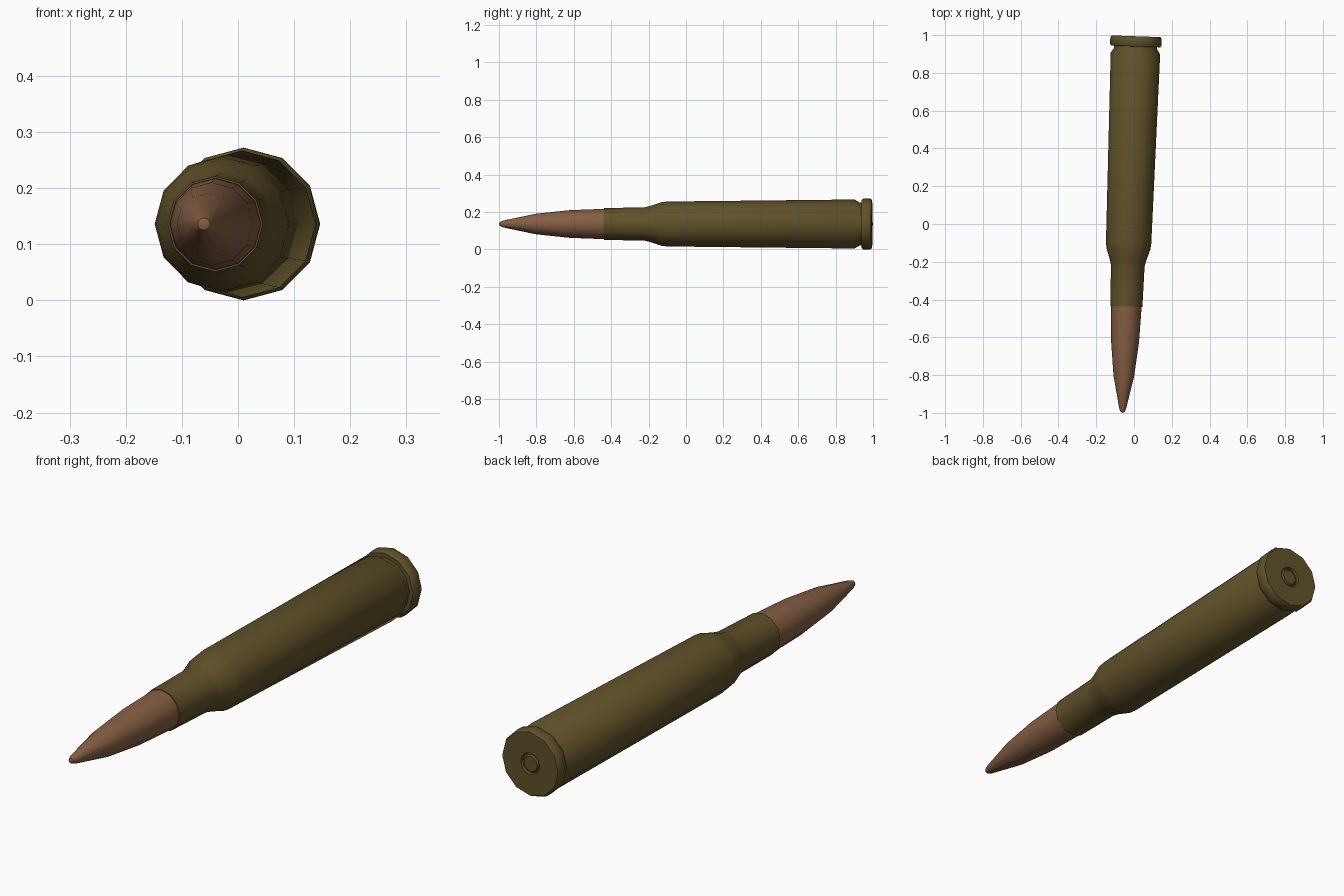
import bpy, bmesh, math
from mathutils import Matrix

if "Cube" in bpy.data.objects:
    bpy.data.objects.remove(bpy.data.objects["Cube"])

SIDES = 12
TILT = -math.atan(0.036)          # axis leans slightly in the xy plane
PLACE = Matrix.Translation((-0.025, -0.0025, 0.136)) @ Matrix.Rotation(TILT, 4, 'Z')


def material(name, rgb):
    m = bpy.data.materials.new(name)
    m.diffuse_color = (*rgb, 1)
    m.use_nodes = True
    m.node_tree.nodes["Principled BSDF"].inputs["Base Color"].default_value = m.diffuse_color
    return m


def lathe(name, profile, mat):
    """Revolve (y, radius) points round the y axis; radius 0 makes a pole."""
    bm = bmesh.new()
    rings = []
    for y, r in profile:
        if r == 0:
            rings.append([bm.verts.new((0, y, 0))] * SIDES)
        else:
            rings.append([bm.verts.new((r * math.cos(a), y, r * math.sin(a)))
                          for a in (2 * math.pi * i / SIDES for i in range(SIDES))])
    for a, b in zip(rings, rings[1:]):
        for i in range(SIDES):
            j = (i + 1) % SIDES
            bm.faces.new(dict.fromkeys((a[i], a[j], b[j], b[i])))
    bmesh.ops.recalc_face_normals(bm, faces=bm.faces)
    bm.transform(PLACE)
    me = bpy.data.meshes.new(name)
    bm.to_mesh(me)
    bm.free()
    me.materials.append(mat)
    ob = bpy.data.objects.new(name, me)
    bpy.context.collection.objects.link(ob)
    bpy.ops.object.select_all(action='DESELECT')
    bpy.context.view_layer.objects.active = ob
    ob.select_set(True)
    bpy.ops.object.shade_smooth_by_angle(angle=math.radians(35))
    return ob


brass = material("dark brass", (0.117, 0.083, 0.022))
copper = material("copper", (0.235, 0.112, 0.056))

# Pointed bullet, its base tucked into the neck
lathe("bullet", [(-0.998, 0), (-0.993, 0.011), (-0.972, 0.019), (-0.8, 0.055),
                 (-0.62, 0.074), (-0.435, 0.081), (-0.38, 0.081), (-0.38, 0)], copper)

# Case: open mouth, neck, shoulder, tapered body, extractor groove, rim and primer ring
lathe("case", [(-0.38, 0.0), (-0.38, 0.0805), (-0.435, 0.0815), (-0.435, 0.085),
               (-0.22, 0.089), (-0.19, 0.096), (-0.13, 0.116), (-0.1, 0.12),
               (0.905, 0.131), (0.932, 0.114), (0.943, 0.114), (0.943, 0.130),
               (0.952, 0.136), (0.987, 0.136), (0.997, 0.130),
               (0.997, 0.044), (0.988, 0.041), (0.988, 0.036),
               (0.995, 0.031), (0.995, 0)], brass)
